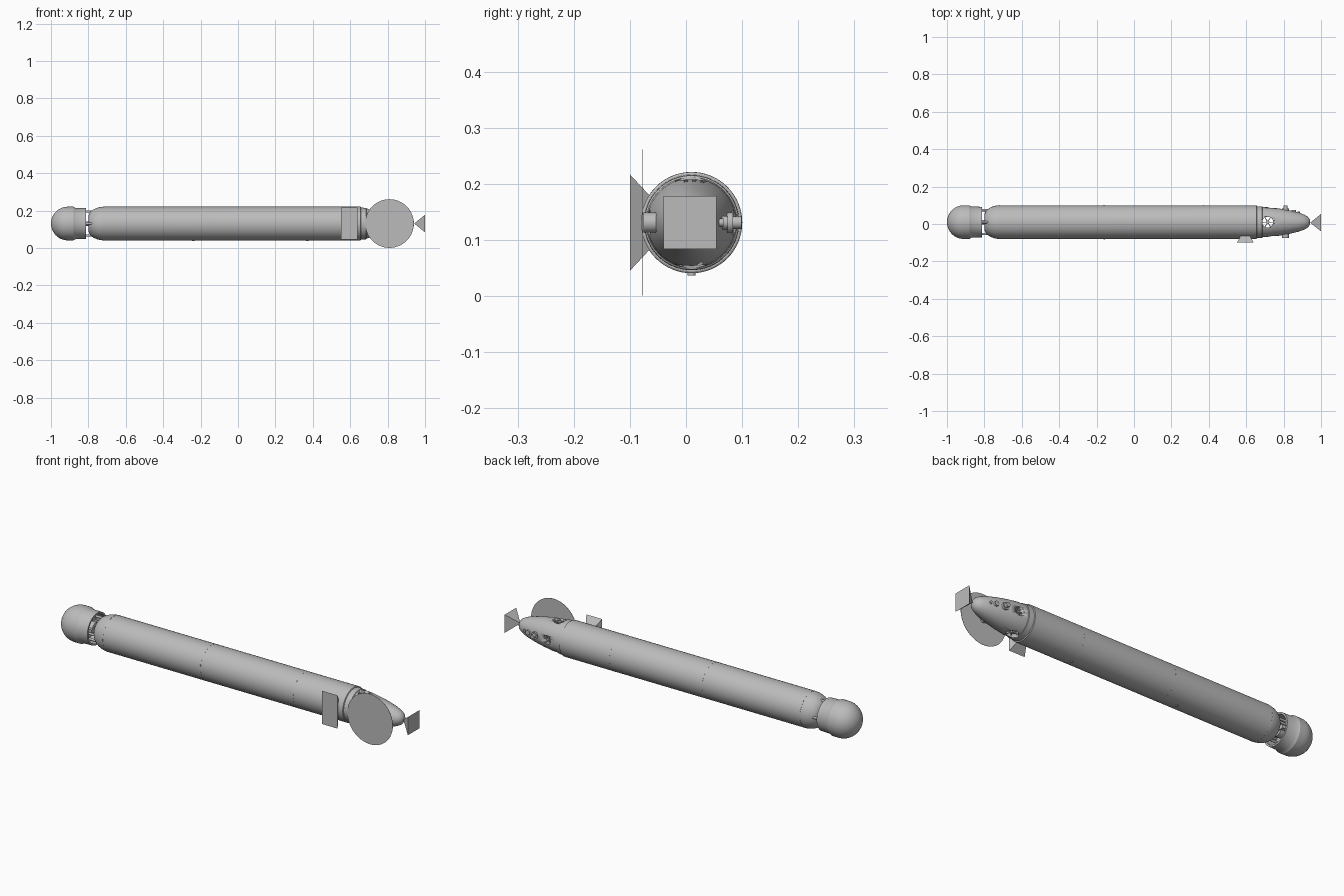
import bpy, bmesh
from math import sin, cos, pi, radians
from mathutils import Vector, Matrix

if "Cube" in bpy.data.objects:
    bpy.data.objects.remove(bpy.data.objects["Cube"])

CY, CZ = 0.01, 0.131          # hull axis
AXIS = {"X": Matrix.Rotation(pi / 2, 4, "Y"),
        "Y": Matrix.Rotation(-pi / 2, 4, "X"),
        "Z": Matrix.Identity(4)}

grey = bpy.data.materials.new("hull grey")
grey.use_nodes = True
colour = (0.5, 0.5, 0.5, 1)
grey.diffuse_color = colour
grey.node_tree.nodes["Principled BSDF"].inputs["Base Color"].default_value = colour


def finish(name, bm, smooth=True):
    bmesh.ops.recalc_face_normals(bm, faces=bm.faces)
    mesh = bpy.data.meshes.new(name)
    bm.to_mesh(mesh)
    bm.free()
    mesh.materials.append(grey)
    ob = bpy.data.objects.new(name, mesh)
    bpy.context.collection.objects.link(ob)
    if smooth:
        bpy.ops.object.select_all(action="DESELECT")
        ob.select_set(True)
        bpy.context.view_layer.objects.active = ob
        bpy.ops.object.shade_smooth_by_angle(angle=radians(30))
    return ob


def lathe(name, profile, sides=64):
    """Revolve (x, radius) points about the hull axis; ends are capped."""
    bm = bmesh.new()
    rings = [[bm.verts.new((x, CY + r * cos(2 * pi * i / sides), CZ + r * sin(2 * pi * i / sides)))
              for i in range(sides)] for x, r in profile]
    for a, b in zip(rings, rings[1:]):
        for i in range(sides):
            j = (i + 1) % sides
            bm.faces.new((a[i], a[j], b[j], b[i]))
    bm.faces.new(rings[0])
    bm.faces.new(rings[-1])
    return finish(name, bm)


def rod(name, centre, radius, length, axis, sides=32, tip=None):
    bm = bmesh.new()
    bmesh.ops.create_cone(bm, cap_ends=True, segments=sides, radius1=radius,
                          radius2=radius if tip is None else tip, depth=length,
                          matrix=Matrix.Translation(centre) @ AXIS[axis])
    return finish(name, bm)


def box(name, centre, size, turn=Matrix.Identity(4)):
    bm = bmesh.new()
    bmesh.ops.create_cube(bm, size=1, matrix=Matrix.Translation(centre) @ turn @ Matrix.Diagonal((*size, 1)))
    return finish(name, bm, False)


def pyramid(name, apex, base, u, v):
    """Four-sided beam from an apex to a closed rectangular base."""
    bm = bmesh.new()
    base, u, v = Vector(base), Vector(u), Vector(v)
    corners = [bm.verts.new(base + a * u + b * v) for a, b in ((-1, -1), (1, -1), (1, 1), (-1, 1))]
    top = bm.verts.new(apex)
    bm.faces.new(corners)
    for i in range(4):
        bm.faces.new((corners[i], corners[(i + 1) % 4], top))
    return finish(name, bm, False)


# Main hull with a rounded rear shoulder
shoulder = [(-0.715 - 0.085 * cos(t * pi / 20), 0.035 + 0.055 * sin(t * pi / 20)) for t in range(11)]
lathe("main_hull", shoulder + [(0.655, 0.09), (0.657, 0.087)])
for i, x in enumerate((-0.72, -0.16, 0.37)):
    lathe(f"hull_seam_{i + 1}", [(x - 0.002, 0.0903), (x + 0.002, 0.0903)])
for i, x in enumerate((-0.24, 0.37)):
    rod(f"keel_stud_{i + 1}", (x, CY, CZ - 0.091), 0.007, 0.006, "Z", 16)
rod("side_stud", (-0.16, CY - 0.09, CZ + 0.02), 0.004, 0.004, "Y", 16)

# Tapered nose with through tunnels
nose = lathe("nose", [(0.65, 0.085), (0.685, 0.084), (0.687, 0.081), (0.73, 0.079), (0.78, 0.072),
                      (0.83, 0.063), (0.88, 0.051), (0.91, 0.040), (0.928, 0.030),
                      (0.938, 0.018), (0.942, 0.006)])
for name, x, r, axis in (("vertical", 0.715, 0.029, "Z"), ("lateral", 0.735, 0.022, "Y")):
    cutter = rod(f"{name}_tunnel_cutter", (x, CY, CZ), r, 0.3, axis)
    cutter.hide_render = True
    cutter.hide_set(True)
    mod = nose.modifiers.new(f"{name} tunnel", "BOOLEAN")
    mod.object = cutter
    mod.solver = "EXACT"
    for s in (-1, 1):
        offset = Vector((0, 0, 0.066 * s)) if axis == "Z" else Vector((0, 0.064 * s, 0))
        c = Vector((x, CY, CZ)) + offset
        rod(f"{name}_hub_{s}", c, r * 0.3, 0.014, axis, 20)
        for k in range(3):
            turn = Matrix.Rotation(k * pi / 3, 4, axis)
            size = (2 * r, 0.004, 0.006) if axis == "Z" else (2 * r, 0.006, 0.004)
            box(f"{name}_spoke_{s}_{k}", c, size, turn)

# Instrument pods on the nose flanks
rod("front_pod", (0.81, -0.06, CZ), 0.018, 0.032, "Y")
rod("back_pod", (0.81, 0.073, CZ), 0.011, 0.052, "Y")
rod("back_pod_collar", (0.81, 0.072, CZ), 0.018, 0.024, "Y")
rod("back_small_pod", (0.855, 0.063, CZ), 0.012, 0.024, "Y")
rod("back_port", (0.88, 0.058, CZ), 0.007, 0.018, "Y")

# Flat scanning disc and sensor beams
rod("scanning_disc", (0.81, -0.077, CZ), 0.13, 0.001, "Y", 64)
pyramid("side_beam", (0.595, -0.02, CZ), (0.595, -0.1, CZ), (0.045, 0, 0), (0, 0, 0.086))
pyramid("nose_beam", (0.942, 0.007, CZ), (1.0, 0.007, CZ), (0, 0.047, 0), (0, 0, 0.047))

# Domed tail, hollow on its forward side
dome = [(-0.91 - 0.09 * cos(t * pi / 24), max(0.002, 0.09 * sin(t * pi / 24))) for t in range(13)]
lathe("tail_dome", dome + [(-0.88, 0.09), (-0.868, 0.083), (-0.812, 0.082), (-0.812, 0.073),
                           (-0.87, 0.073), (-0.87, 0.003)])

# Struts, shaft and motor joining tail to hull
for i in range(4):
    a = i * pi / 2
    c = (-0.81, CY + 0.064 * cos(a), CZ + 0.064 * sin(a))
    rod(f"tail_strut_{i + 1}", c, 0.006, 0.13, "X", 16)
rod("tail_shaft", (-0.82, CY, CZ), 0.012, 0.12, "X", 24)
rod("motor", (-0.845, CY, CZ), 0.03, 0.05, "X")
box("motor_bracket", (-0.835, CY, CZ), (0.04, 0.09, 0.02))
